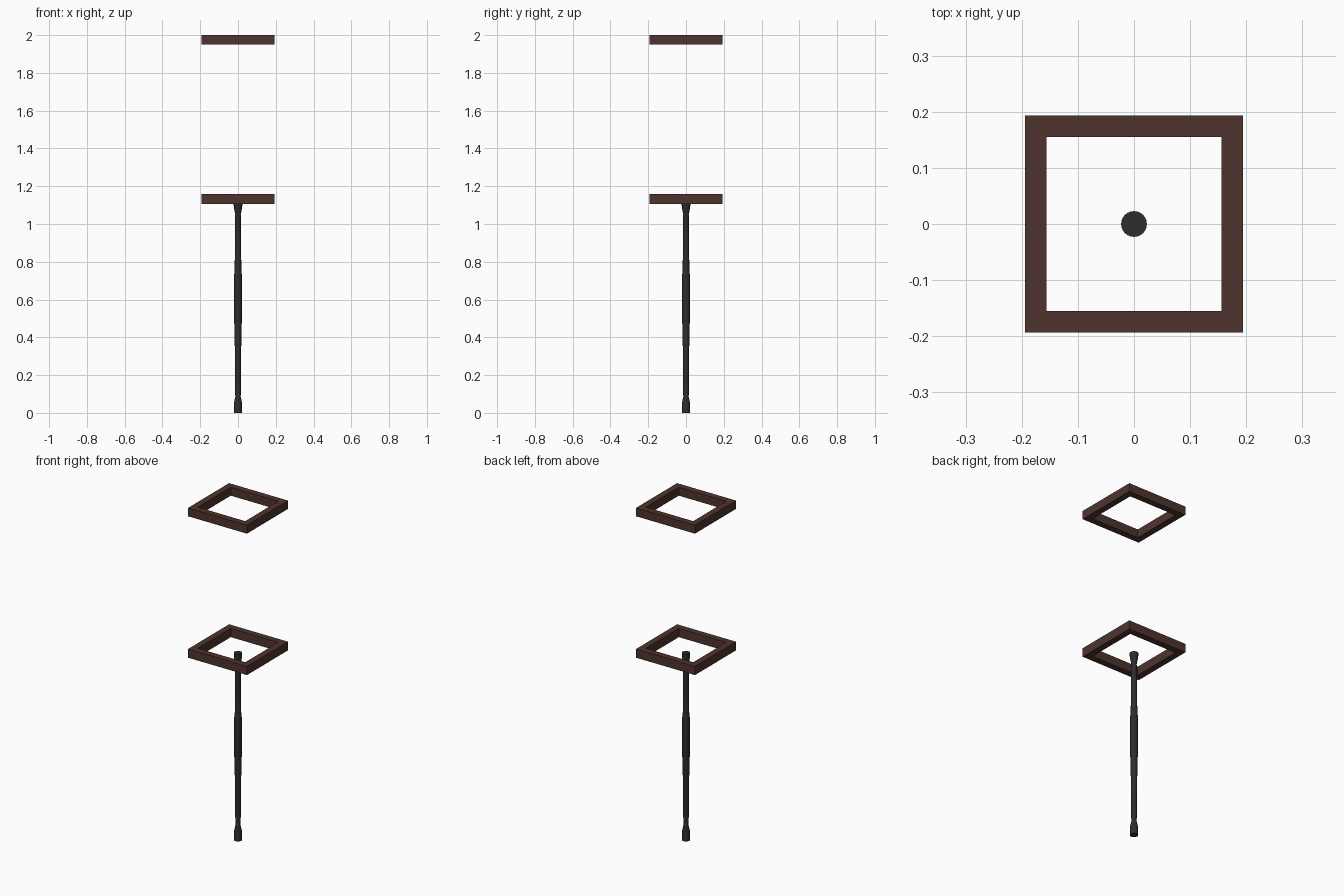
import bpy, bmesh, math

if "Cube" in bpy.data.objects:
    bpy.data.objects.remove(bpy.data.objects["Cube"])


def material(name, rgb):
    m = bpy.data.materials.new(name)
    m.diffuse_color = (*rgb, 1)
    m.use_nodes = True
    m.node_tree.nodes["Principled BSDF"].inputs["Base Color"].default_value = m.diffuse_color
    return m


brown = material("dark_brown_wood", (0.0762, 0.0343, 0.0273))
black = material("charcoal", (0.026, 0.026, 0.028))


def add_object(name, bm, mat):
    bmesh.ops.recalc_face_normals(bm, faces=bm.faces[:])
    me = bpy.data.meshes.new(name)
    bm.to_mesh(me)
    bm.free()
    me.materials.append(mat)
    ob = bpy.data.objects.new(name, me)
    bpy.context.collection.objects.link(ob)
    return ob


def ring_solid(name, loops, mat, closed):
    """Bridge successive vertex loops; cap the ends unless closed."""
    bm = bmesh.new()
    vs = [[bm.verts.new(p) for p in loop] for loop in loops]
    n = len(vs[0])
    pairs = list(zip(vs, vs[1:])) + ([(vs[-1], vs[0])] if closed else [])
    for a, b in pairs:
        for i in range(n):
            j = (i + 1) % n
            bm.faces.new((a[i], a[j], b[j], b[i]))
    if not closed:
        bm.faces.new(vs[0])
        bm.faces.new(vs[-1])
    return add_object(name, bm, mat)


# square frames
def rect(x, y, z):
    return [(-x, -y, z), (x, -y, z), (x, y, z), (-x, y, z)]


for name, z0, z1 in (("lower_frame", 1.107, 1.159), ("upper_frame", 1.95, 2.0)):
    ring_solid(name, [rect(0.194, 0.193, z0), rect(0.194, 0.193, z1),
                      rect(0.156, 0.155, z1), rect(0.156, 0.155, z0)], brown, True)

# swelling pole with flared ends: (radius, height)
profile = [(0.022, 0), (0.021, 0.055), (0.0145, 0.085), (0.0155, 0.2), (0.0175, 0.38),
           (0.0205, 0.5), (0.0205, 0.73), (0.0175, 0.76), (0.0165, 0.93),
           (0.0145, 1.05), (0.0195, 1.075), (0.023, 1.10), (0.023, 1.115)]
N = 24
loops = [[(r * math.cos(2 * math.pi * i / N), r * math.sin(2 * math.pi * i / N), z)
          for i in range(N)] for r, z in profile]
pole = ring_solid("pole", loops, black, False)
bpy.context.view_layer.objects.active = pole
pole.select_set(True)
bpy.ops.object.shade_smooth_by_angle(angle=math.radians(35))
